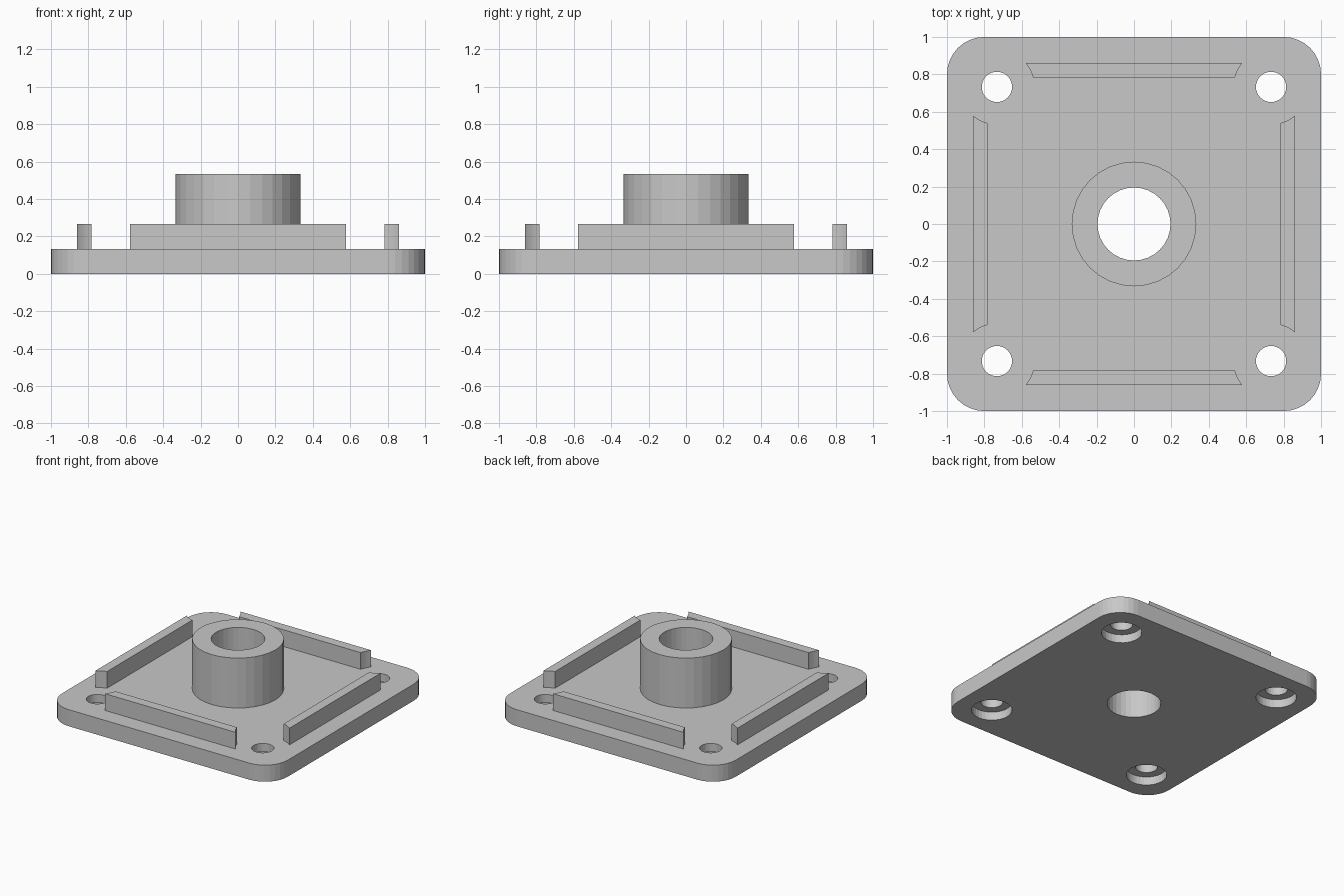
import bpy
import bmesh
from math import cos, sin, pi, sqrt, radians
from mathutils import Matrix

old = bpy.data.objects.get("Cube")
if old:
    bpy.data.objects.remove(old, do_unlink=True)

PLATE_TOP, RIB_TOP, BOSS_TOP = 0.133, 0.267, 0.533
HOLE = 0.733          # hole offset from centre
CORNER = 0.2          # plate corner radius
SEGMENTS = 32

grey = bpy.data.materials.new("light_grey")
grey.use_nodes = True
colour = (0.58, 0.58, 0.58, 1)
grey.diffuse_color = colour
grey.node_tree.nodes["Principled BSDF"].inputs["Base Color"].default_value = colour


def prism(name, outline, z0, z1):
    """Extrude a counter-clockwise outline from z0 to z1."""
    bm = bmesh.new()
    face = bm.faces.new([bm.verts.new((x, y, z0)) for x, y in outline])
    top = bmesh.ops.extrude_face_region(bm, geom=[face])["geom"]
    verts = [v for v in top if isinstance(v, bmesh.types.BMVert)]
    bmesh.ops.translate(bm, verts=verts, vec=(0, 0, z1 - z0))
    bmesh.ops.recalc_face_normals(bm, faces=bm.faces)
    mesh = bpy.data.meshes.new(name)
    bm.to_mesh(mesh)
    bm.free()
    mesh.materials.append(grey)
    obj = bpy.data.objects.new(name, mesh)
    bpy.context.collection.objects.link(obj)
    return obj


def arc(cx, cy, r, start=0, sweep=2 * pi, steps=SEGMENTS, closed=True):
    count = steps if closed else steps + 1
    return [(cx + r * cos(start + sweep * i / steps),
             cy + r * sin(start + sweep * i / steps)) for i in range(count)]


def drill(target, x, y, r, z0, z1):
    """Cut a round hole and discard the cutter."""
    cutter = prism("cutter", arc(x, y, r), z0, z1)
    cutter.hide_render = True
    mod = target.modifiers.new("hole", "BOOLEAN")
    mod.operation = "DIFFERENCE"
    mod.solver = "EXACT"
    mod.object = cutter
    bpy.context.view_layer.objects.active = target
    bpy.ops.object.modifier_apply(modifier=mod.name)
    bpy.data.objects.remove(cutter, do_unlink=True)


# Rounded square plate
outline = []
for i, (sx, sy) in enumerate([(1, 1), (-1, 1), (-1, -1), (1, -1)]):
    c = 1 - CORNER
    outline += arc(sx * c, sy * c, CORNER, i * pi / 2, pi / 2, 8, False)
plate = prism("base_plate", outline, 0, PLATE_TOP)

# Central boss with through bore
boss = prism("centre_boss", arc(0, 0, 0.333), PLATE_TOP, BOSS_TOP)
for part in (plate, boss):
    drill(part, 0, 0, 0.195, -0.1, BOSS_TOP + 0.1)

# Corner screw holes, counterbored from below
for sx in (-1, 1):
    for sy in (-1, 1):
        drill(plate, sx * HOLE, sy * HOLE, 0.081, -0.1, 0.3)
        drill(plate, sx * HOLE, sy * HOLE, 0.147, -0.1, 0.067)

# Edge ribs, their ends scooped around the screw holes
INNER, OUTER, STEPS = 0.783, 0.86, 6
ys = [INNER + (OUTER - INNER) * i / STEPS for i in range(STEPS + 1)]
end = [(HOLE - sqrt(0.2 ** 2 - (y - HOLE) ** 2), y) for y in ys]
rib_outline = end + [(-x, y) for x, y in reversed(end)]
for i, side in enumerate(("back", "right", "front", "left")):
    rib = prism(side + "_rib", rib_outline, PLATE_TOP, RIB_TOP)
    rib.data.transform(Matrix.Rotation(radians(90 * i), 4, "Z"))
